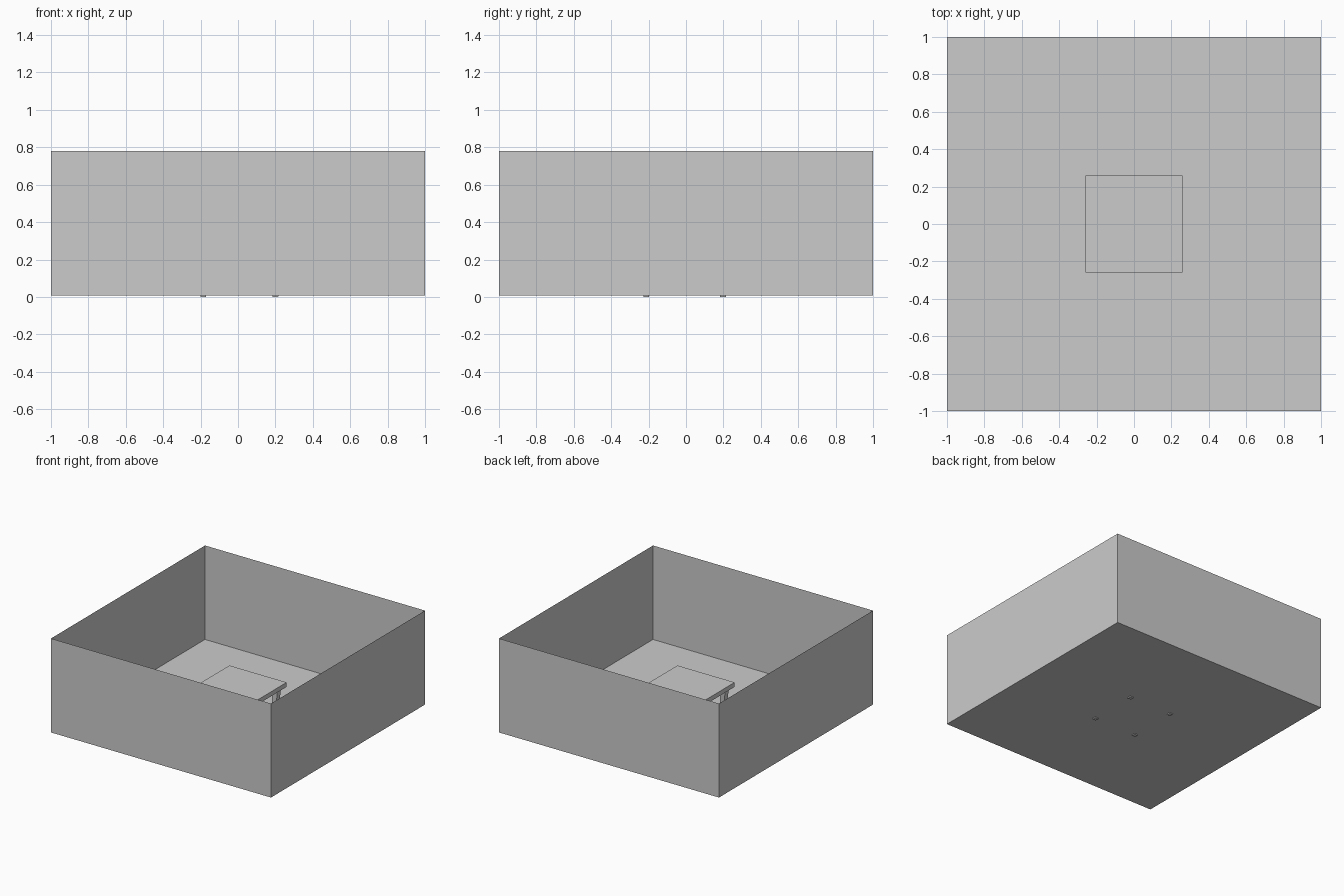
import bpy
import bmesh

cube = bpy.data.objects.get("Cube")
if cube:
    bpy.data.objects.remove(cube, do_unlink=True)

grey = bpy.data.materials.new("plain_grey")
grey.use_nodes = True
colour = (0.6, 0.6, 0.6, 1)
grey.diffuse_color = colour
grey.node_tree.nodes["Principled BSDF"].inputs["Base Color"].default_value = colour

FLOOR, WALL_TOP = 0.008, 0.78
TOP_UNDER, TOP_FACE = 0.238, 0.275


def frustum(name, low, high, open_top=False):
    """Square block between two (x, y, z, half width) sections."""
    bm = bmesh.new()
    rings = []
    for x, y, z, h in (low, high):
        rings.append([bm.verts.new((x + sx * h, y + sy * h, z))
                      for sx, sy in ((-1, -1), (1, -1), (1, 1), (-1, 1))])
    bottom, top = rings
    bm.faces.new(bottom[::-1])
    if not open_top:
        bm.faces.new(top)
    for i in range(4):
        j = (i + 1) % 4
        bm.faces.new((bottom[i], bottom[j], top[j], top[i]))
    mesh = bpy.data.meshes.new(name)
    bm.to_mesh(mesh)
    bm.free()
    mesh.materials.append(grey)
    obj = bpy.data.objects.new(name, mesh)
    bpy.context.collection.objects.link(obj)
    return obj


# Open room: floor and four sheet-thin walls
frustum("room_shell", (0, 0, FLOOR, 1), (0, 0, WALL_TOP, 1), open_top=True)

# Table: square top on four tapering legs whose feet reach through the floor
frustum("table_top", (0, 0, TOP_UNDER, 0.26), (0, 0, TOP_FACE, 0.26))
for side, sx in (("left", 1), ("right", -1)):
    for end, sy in (("front", -1), ("back", 1)):
        frustum(f"table_leg_{end}_{side}",
                (sx * 0.193 + 0.007, sy * 0.205 - 0.007, 0, 0.015),
                (sx * 0.205, sy * 0.205, TOP_UNDER, 0.025))
